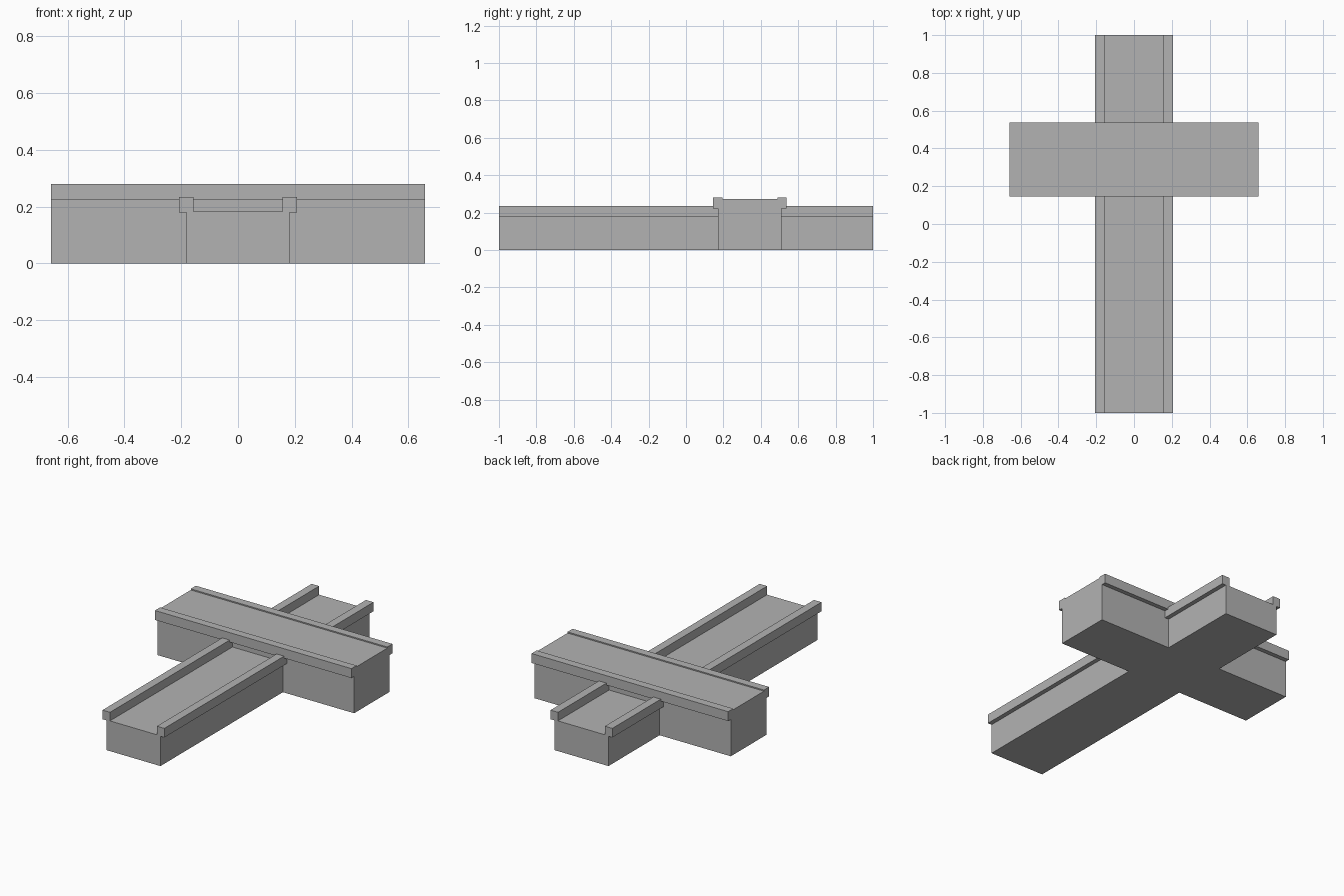
import bpy
import bmesh
from mathutils import Matrix

cube = bpy.data.objects.get("Cube")
if cube:
    bpy.data.objects.remove(cube, do_unlink=True)

# Single concrete-like grey
grey = bpy.data.materials.new("plain_grey")
grey.use_nodes = True
color = (0.45, 0.45, 0.45, 1.0)
grey.diffuse_color = color
grey.node_tree.nodes["Principled BSDF"].inputs["Base Color"].default_value = color


def make_deck(name, base, outer, inner, lip, floor, top, length):
    """Extrude a mirrored road-deck cross-section along y, centred on the origin."""
    half = [(base, 0), (base, lip), (outer, lip), (outer, top), (inner, top), (inner, floor)]
    profile = half + [(-x, z) for x, z in reversed(half)]
    bm = bmesh.new()
    face = bm.faces.new([bm.verts.new((x, -length / 2, z)) for x, z in profile])
    result = bmesh.ops.extrude_face_region(bm, geom=[face])
    moved = [v for v in result["geom"] if isinstance(v, bmesh.types.BMVert)]
    bmesh.ops.translate(bm, verts=moved, vec=(0, length, 0))
    bmesh.ops.recalc_face_normals(bm, faces=bm.faces)
    mesh = bpy.data.meshes.new(name)
    bm.to_mesh(mesh)
    bm.free()
    mesh.materials.append(grey)
    obj = bpy.data.objects.new(name, mesh)
    bpy.context.collection.objects.link(obj)
    return obj


# Long lower deck with raised kerbs, and the higher deck crossing it
crossing = make_deck("crossing_decks", 0.181, 0.207, 0.157, 0.18, 0.183, 0.235, 2.0)
upper = make_deck("upper_deck", 0.17, 0.196, 0.147, 0.223, 0.273, 0.28, 1.316)
upper.data.transform(Matrix.Translation((0, 0.341, 0)) @ Matrix.Rotation(1.5707963, 4, "Z"))
upper.hide_render = True

# Join the decks into one solid
union = crossing.modifiers.new("join_decks", "BOOLEAN")
union.operation = "UNION"
union.solver = "EXACT"
union.object = upper
bpy.context.view_layer.update()
graph = bpy.context.evaluated_depsgraph_get()
joined = bpy.data.meshes.new_from_object(crossing.evaluated_get(graph))
crossing.modifiers.clear()
crossing.data = joined
bpy.data.objects.remove(upper, do_unlink=True)
